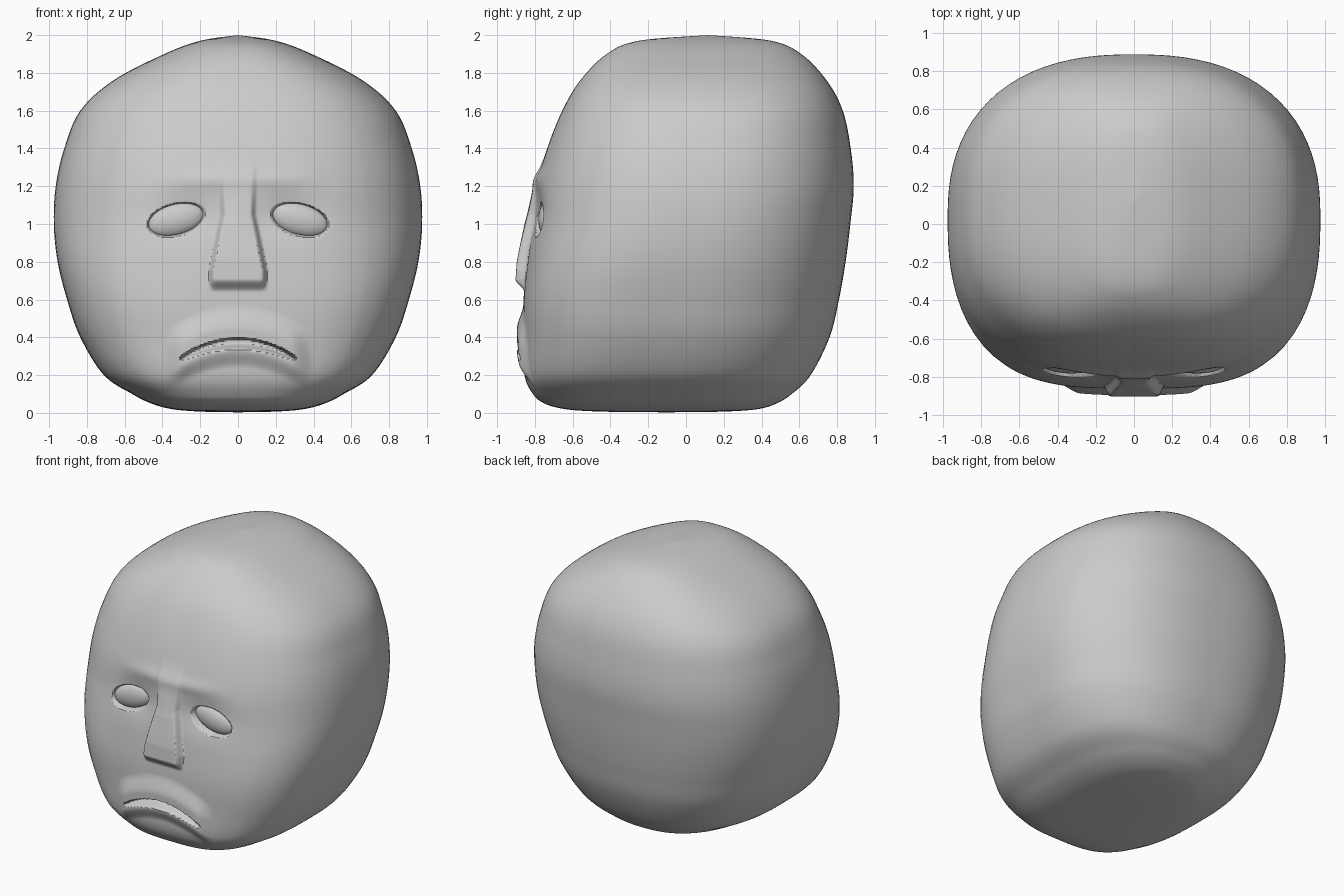
import bpy, bmesh
from math import atan2, cos, sin, exp, pi, radians, sqrt

if "Cube" in bpy.data.objects:
    bpy.data.objects.remove(bpy.data.objects["Cube"])

# Head profile rows: height, half width, front y, back y
ROWS = [
    (0.003, 0, -.10, -.10), (0.007, .20, -.45, .20), (.02, .35, -.64, .38),
    (.05, .46, -.75, .48), (.10, .56, -.81, .56), (.20, .71, -.855, .66),
    (.40, .835, -.86, .76), (.60, .905, -.86, .81), (.80, .955, -.84, .845),
    (1.0, .975, -.812, .87), (1.2, .965, -.79, .888), (1.4, .92, -.735, .872),
    (1.6, .835, -.655, .83), (1.76, .66, -.56, .745), (1.9, .39, -.42, .61),
    (1.97, .20, -.25, .45), (2.0, 0, .12, .12)]
EYE = (.327, 1.022, .155, .085, radians(15))   # x, z, half length, half height, tilt


def step(a, b, v):
    t = max(0, min(1, (v - a) / (b - a)))
    return t * t * (3 - 2 * t)


def lerp_table(pts, v):
    for (a, p), (b, q) in zip(pts, pts[1:]):
        if v <= b:
            return p + (q - p) * max(0, (v - a) / (b - a))
    return pts[-1][1]


def row_at(i, t):
    p = [ROWS[max(0, min(len(ROWS) - 1, i + k))] for k in (-1, 0, 1, 2)]
    return [.5 * (2 * b + (c - a) * t + (2 * a - 5 * b + 4 * c - d) * t * t
                  + (3 * b - a - 3 * c + d) * t ** 3) for a, b, c, d in zip(*p)]


def relief(x, z):
    """How far the face stands out (positive) or sinks in at x, z."""
    x = abs(x)
    # brow ridge and orbital hollow
    d = .014 * exp(-((z - 1.235) / .05) ** 2) * (1 - step(.1, .5, x))
    d -= .028 * exp(-((x - .27) / .17) ** 2 - ((z - 1.06) / .11) ** 2)
    # nose
    half = lerp_table([(.66, .15), (.75, .152), (.95, .112), (1.05, .09), (1.35, .1)], z)
    lift = lerp_table([(.72, .052), (.8, .056), (1.0, .045), (1.2, .014), (1.36, 0)], z)
    d += lift * (1 - step(half - .025, half + .008, x)) * step(.64, .71, z)
    # muzzle around the mouth
    v = z - (.367 - .9 * x * x)
    d += .035 * (1 - step(.28, .40, x)) * (1 - step(.07, .21, v)) * step(-.13, -.03, v)
    # mouth slit, steep above and sloping below
    if x < .305:
        k = sqrt(1 - (x / .305) ** 2)
        d -= .07 * k ** .5 * step(-.032 * k - .003, .004, v) * (1 - step(.022 * k, .022 * k + .008, v))
    # eye sockets
    ex, ez, a, b, tilt = EYE
    dx, dz = x - ex, z - ez
    q = sqrt(((dx * cos(tilt) - dz * sin(tilt)) / a) ** 2
             + ((dx * sin(tilt) + dz * cos(tilt)) / b) ** 2)
    return d - .05 * (1 - step(.88, 1.03, q))


# Ring directions: dense across the face, coarser around the back
angles = []
for i in range(161):
    u = -.7 + 1.4 * i / 160
    angles.append(atan2(-(1 - abs(u) ** 2.6) ** (1 / 2.6), u))
gap = angles[0] + 2 * pi - angles[-1]
angles += [angles[160] + gap * i / 70 for i in range(1, 70)]

levels = []
for i in range(len(ROWS) - 1):
    n = 28 if .1 < ROWS[i][0] < 1.3 else 8
    levels += [row_at(i, k / n) for k in range(n)]
levels.append(list(ROWS[-1]))

# Head
bm = bmesh.new()
rings = []
for z, w, yf, yb in levels:
    yc = (yf + yb) / 2
    front_n = 3.2 - .6 * step(.5, 1.2, z)
    ring = []
    for ang in angles:
        c, s = cos(ang), sin(ang)
        n = front_n if s < 0 else 2.4
        r = (abs(c) ** n + abs(s) ** n) ** (-1 / n)
        x = w * r * c
        y = yc + (yb - yf) / 2 * r * s
        if s < 0 and abs(x) < .7 and .1 < z < 1.5:
            y -= relief(x, z) * (1 - step(.58, .7, abs(x)))
        ring.append(bm.verts.new((x, y, z)))
    rings.append(ring)
for lo, hi in zip(rings, rings[1:]):
    for j in range(len(angles)):
        k = (j + 1) % len(angles)
        bm.faces.new((lo[j], lo[k], hi[k], hi[j]))
bmesh.ops.remove_doubles(bm, verts=rings[0] + rings[-1], dist=1e-5)
bmesh.ops.recalc_face_normals(bm, faces=bm.faces)
mesh = bpy.data.meshes.new("head")
bm.to_mesh(mesh)
bm.free()
head = bpy.data.objects.new("head", mesh)
bpy.context.collection.objects.link(head)
bpy.ops.object.select_all(action='DESELECT')
head.select_set(True)
bpy.context.view_layer.objects.active = head
bpy.ops.object.shade_smooth_by_angle(angle=radians(45))

# Eyeballs
for side, name in ((1, "eyeball_left"), (-1, "eyeball_right")):
    bpy.ops.mesh.primitive_uv_sphere_add(
        segments=40, ring_count=20, radius=1,
        location=(side * EYE[0], -.737, EYE[1]), rotation=(0, side * EYE[4], 0))
    eye = bpy.context.object
    eye.name = name
    eye.scale = (EYE[2] * .97, .045, EYE[3] * .97)
    bpy.ops.object.shade_smooth()
